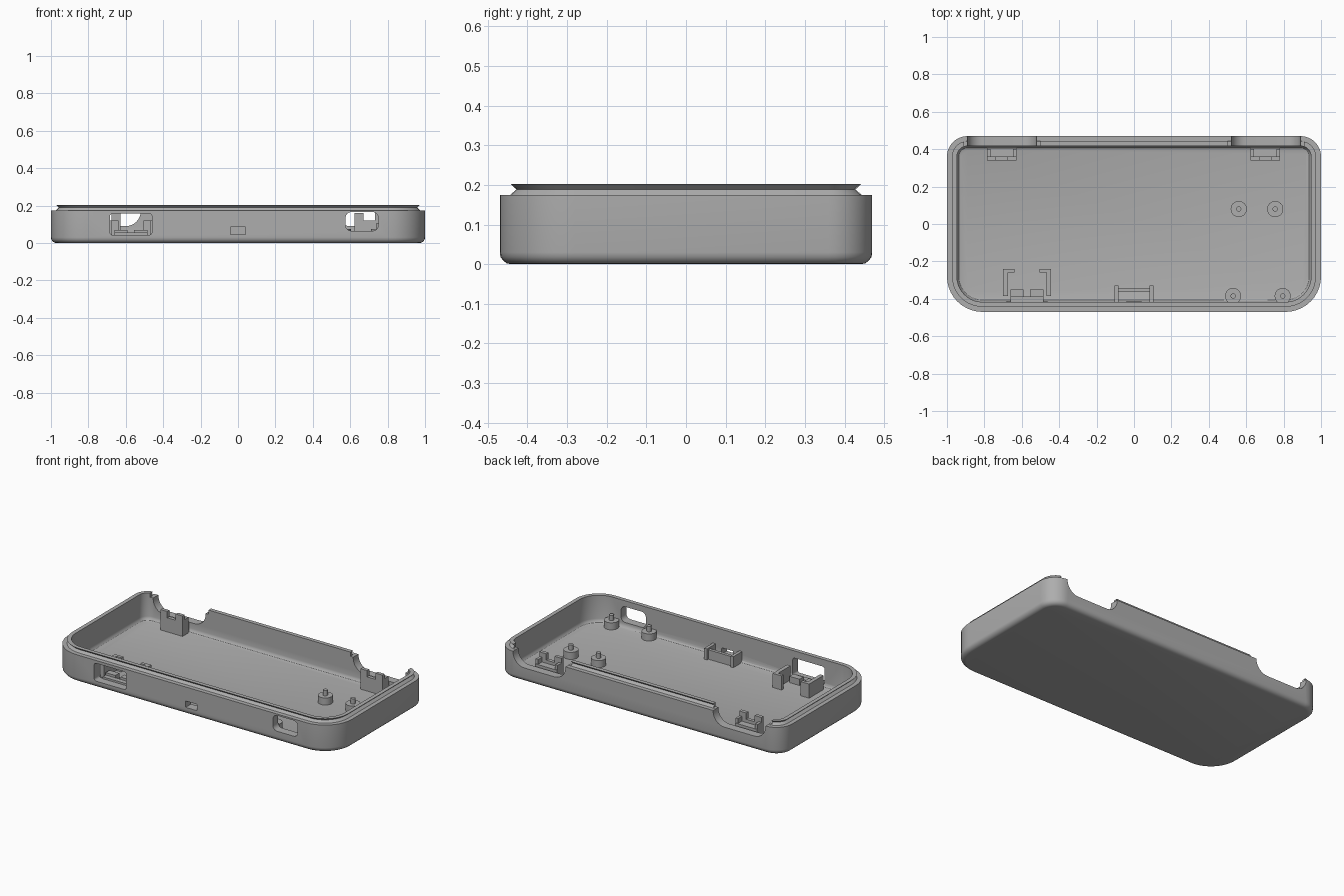
import bpy, bmesh, math

cube = bpy.data.objects.get("Cube")
if cube:
    bpy.data.objects.remove(cube)

grey = bpy.data.materials.new("plain grey")
grey.use_nodes = True
grey.diffuse_color = (0.42, 0.42, 0.42, 1)
grey.node_tree.nodes["Principled BSDF"].inputs["Base Color"].default_value = (0.42, 0.42, 0.42, 1)

FLOOR = 0.03


def finish(name, bm):
    bmesh.ops.recalc_face_normals(bm, faces=bm.faces)
    mesh = bpy.data.meshes.new(name)
    bm.to_mesh(mesh)
    bm.free()
    mesh.materials.append(grey)
    ob = bpy.data.objects.new(name, mesh)
    bpy.context.collection.objects.link(ob)
    return ob


def smooth(ob):
    bpy.ops.object.select_all(action='DESELECT')
    ob.select_set(True)
    bpy.context.view_layer.objects.active = ob
    bpy.ops.object.shade_smooth_by_angle(angle=math.radians(32))


def rounded(x0, x1, y0, y1, r_low, r_high, steps=10):
    """Rounded rectangle, counter-clockwise from the lower right corner."""
    pts = []
    corners = [(x1, y0, -1, 1, r_low), (x1, y1, -1, -1, r_high),
               (x0, y1, 1, -1, r_high), (x0, y0, 1, 1, r_low)]
    for k, (x, y, sx, sy, r) in enumerate(corners):
        for i in range(steps + 1):
            a = math.pi / 2 * (k - 1 + i / steps)
            pts.append((x + sx * r + r * math.cos(a), y + sy * r + r * math.sin(a)))
    return pts


def loft(name, rings):
    """Closed skin through rings of 3D points, capped at both ends."""
    bm = bmesh.new()
    loops = [[bm.verts.new(p) for p in ring] for ring in rings]
    n = len(loops[0])
    for a, b in zip(loops, loops[1:]):
        for i in range(n):
            j = (i + 1) % n
            bm.faces.new((a[i], a[j], b[j], b[i]))
    bm.faces.new(loops[0])
    bm.faces.new(loops[-1])
    return finish(name, bm)


def box_group(name, boxes):
    """Boxes given as x0, x1, y0, y1, top; all stand on the floor."""
    bm = bmesh.new()
    for x0, x1, y0, y1, top in boxes:
        z0 = FLOOR - 0.005
        made = bmesh.ops.create_cube(bm, size=1)["verts"]
        bmesh.ops.scale(bm, vec=(x1 - x0, y1 - y0, top - z0), verts=made)
        bmesh.ops.translate(bm, vec=((x0 + x1) / 2, (y0 + y1) / 2, (top + z0) / 2), verts=made)
    return finish(name, bm)


def wall_cut(shell, x0, x1, z0, z1, r, y0, y1):
    """Cut a rounded opening through a front or back wall."""
    outline = rounded(x0, x1, z0, z1, r, r, 8)
    cutter = loft("cutter", [[(x, y, z) for x, z in outline] for y in (y0, y1)])
    cutter.hide_render = True
    mod = shell.modifiers.new("opening", 'BOOLEAN')
    mod.object = cutter
    mod.operation = 'DIFFERENCE'
    mod.solver = 'EXACT'
    bpy.context.view_layer.objects.active = shell
    bpy.ops.object.modifier_apply(modifier=mod.name)
    bpy.data.objects.remove(cutter)


# Tray shell with rounded base, shoulder and flared snap lip: (inset, height)
profile = [(0.03, 0), (0.018, 0.002), (0.009, 0.009), (0.002, 0.018), (0, 0.03),
           (0, 0.175), (0.027, 0.175), (0.042, 0.189), (0.027, 0.203),
           (0.053, 0.203), (0.053, 0.055), (0.056, 0.043), (0.064, 0.034), (0.078, FLOOR)]
rings = []
for d, z in profile:
    outline = rounded(-1 + d, 1 - d, -0.47 + d, 0.47 - d, 0.19 - d, 0.11 - d)
    rings.append([(x, y, z) for x, y in outline])
shell = loft("tray_shell", rings)

# Back wall notches and the gaps in the lip above them
for s in (-1, 1):
    xa, xb = sorted((s * 0.52, s * 0.89))
    wall_cut(shell, xa, xb, 0.09, 0.4, 0.08, 0.37, 0.6)
    xa, xb = sorted((s * 0.5, s * 0.91))
    wall_cut(shell, xa, xb, 0.176, 0.3, 0.001, 0.37, 0.6)

# Front wall ports
wall_cut(shell, -0.685, -0.46, 0.043, 0.157, 0.015, -0.6, -0.4)
wall_cut(shell, 0.575, 0.75, 0.065, 0.165, 0.03, -0.6, -0.4)
wall_cut(shell, -0.04, 0.04, 0.045, 0.086, 0.004, -0.6, -0.4)
smooth(shell)

# Back clips: low block with a slotted front plate and end posts
for side, cx in (("right", -0.707), ("left", 0.702)):
    box_group(side + "_back_clip", [
        (cx - 0.078, cx + 0.078, 0.345, 0.405, 0.1),
        (cx - 0.078, cx - 0.03, 0.34, 0.362, 0.16),
        (cx + 0.03, cx + 0.078, 0.34, 0.362, 0.16),
        (cx - 0.03, cx + 0.03, 0.34, 0.362, 0.12),
        (cx - 0.078, cx - 0.06, 0.36, 0.4, 0.13),
        (cx + 0.06, cx + 0.078, 0.36, 0.4, 0.13)])

# Port holder: two hooked brackets and a notched rest
box_group("port_brackets", [
    (-0.7, -0.675, -0.385, -0.24, 0.12), (-0.7, -0.64, -0.26, -0.24, 0.12),
    (-0.468, -0.443, -0.385, -0.24, 0.12), (-0.505, -0.443, -0.26, -0.24, 0.12)])
box_group("port_rest", [
    (-0.66, -0.485, -0.42, -0.388, 0.055),
    (-0.66, -0.592, -0.39, -0.35, 0.07), (-0.555, -0.485, -0.39, -0.35, 0.07)])

# Small holder behind the middle port
box_group("middle_holder", [
    (-0.103, -0.083, -0.42, -0.33, 0.1), (0.083, 0.103, -0.42, -0.33, 0.1),
    (-0.103, 0.103, -0.363, -0.343, 0.09)])

# Standoffs with locating pins
for i, (x, y) in enumerate([(0.56, 0.08), (0.755, 0.08), (0.53, -0.385), (0.795, -0.385)]):
    bm = bmesh.new()
    for r, z0, z1 in ((0.043, FLOOR - 0.005, 0.075), (0.014, 0.07, 0.108)):
        made = bmesh.ops.create_cone(bm, cap_ends=True, segments=32, radius1=r,
                                     radius2=r, depth=z1 - z0)["verts"]
        bmesh.ops.translate(bm, vec=(x, y, (z0 + z1) / 2), verts=made)
    smooth(finish(f"standoff_{i + 1}", bm))
